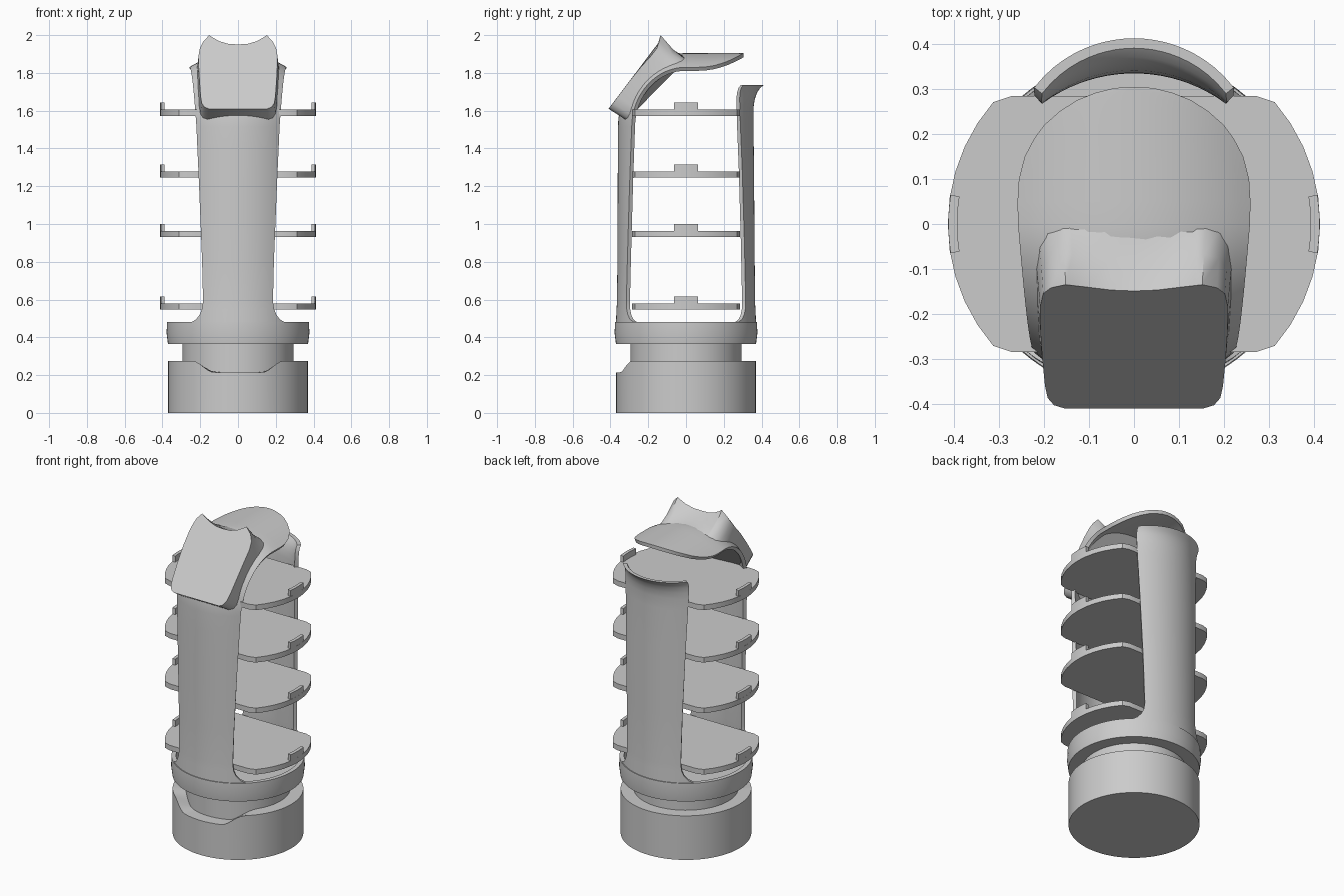
import bpy, bmesh
from math import sin, cos, pi, radians, sqrt, hypot

if "Cube" in bpy.data.objects:
    bpy.data.objects.remove(bpy.data.objects["Cube"])


def finish(name, bm, angle=35):
    bmesh.ops.recalc_face_normals(bm, faces=bm.faces[:])
    me = bpy.data.meshes.new(name)
    bm.to_mesh(me)
    bm.free()
    ob = bpy.data.objects.new(name, me)
    bpy.context.collection.objects.link(ob)
    bpy.ops.object.select_all(action='DESELECT')
    ob.select_set(True)
    bpy.context.view_layer.objects.active = ob
    bpy.ops.object.shade_smooth_by_angle(angle=radians(angle))
    return ob


def loft(name, rings, angle=35):
    """Closed skin through equal-length rings, capped at both ends."""
    bm = bmesh.new()
    vs = [[bm.verts.new(p) for p in r] for r in rings]
    n = len(vs[0])
    for a, b in zip(vs, vs[1:]):
        for i in range(n):
            j = (i + 1) % n
            bm.faces.new((a[i], a[j], b[j], b[i]))
    bm.faces.new(vs[0])
    bm.faces.new(vs[-1])
    return finish(name, bm, angle)


def circle(r, z, n=96):
    return [(r * cos(2 * pi * i / n), r * sin(2 * pi * i / n), z) for i in range(n)]


def drop(x, R):
    return R - sqrt(max(R * R - x * x, 0))


def panel(name, stations, t=0.022, n=20):
    """Sweep a curved strip: stations are (y, z, inward y, inward z, half width, radius)."""
    rings = []
    for y, z, ny, nz, w, R in stations:
        ring = []
        for k in range(n + 1):
            x = w * (2 * k / n - 1)
            d = drop(x, R)
            ring.append((x, y + ny * d, z + nz * d))
        for k in range(n, -1, -1):
            x = w * (2 * k / n - 1) * (R - t) / R
            d = t + drop(x, R - t)
            ring.append((x, y + ny * d, z + nz * d))
        rings.append(ring)
    return loft(name, rings)


def arch(a):
    """Point and inward normal on the elliptical bend of the front shell."""
    ny, nz = cos(a) / 0.36, -sin(a) / 0.39
    m = hypot(ny, nz)
    return -0.36 * cos(a), 1.515 + 0.39 * sin(a), ny / m, nz / m


# Base with a shallow notch in the front rim
def notch(p):
    x, y, z = p
    if y > 0:
        return p
    s = min(max((abs(x) - 0.13) / 0.11, 0), 1)
    return (x, y, 0.215 + 0.06 * s * s * (3 - 2 * s))


loft("base", [circle(0.37, 0), [notch(p) for p in circle(0.37, 0.275)],
              [notch(p) for p in circle(0.285, 0.275)], circle(0.28, 0.19)])
loft("neck", [circle(0.295, 0.18), circle(0.295, 0.37)])

# Collar cup
loft("collar", [circle(r, z) for r, z in
                ((0.28, 0.365), (0.371, 0.365), (0.378, 0.42), (0.376, 0.48),
                 (0.35, 0.48), (0.348, 0.41), (0.05, 0.41))])

# Flared foot shared by both upright panels: (z, half width)
foot = [(0.44, 0.26), (0.48, 0.247), (0.495, 0.222), (0.52, 0.203), (0.55, 0.191), (0.59, 0.185)]

# Front panel bending over into the hood
st = [(-0.373 + 0.05 * (z - 0.44), z, 1, 0, w, 0.37) for z, w in foot]
for z, w in ((0.8, 0.19), (1.0, 0.198), (1.2, 0.206), (1.4, 0.215)):
    st.append((-0.364 + 0.004 * (z - 0.6), z, 1, 0, w, 0.37))
for i in range(17):
    f = i / 16
    st.append((*arch(f * pi / 2), 0.22 + 0.038 * f, 0.37 + 0.11 * f))
for y, w in ((0.05, 0.259), (0.1, 0.256), (0.15, 0.243), (0.19, 0.222), (0.22, 0.2),
             (0.25, 0.166), (0.275, 0.128), (0.292, 0.085), (0.302, 0.045), (0.305, 0.015)):
    st.append((y, 1.905, 0, -1, w, 0.48))
panel("front_panel_and_hood", st)

# Back panel with a flared lip
st = [(0.373 - 0.05 * (z - 0.44), z, -1, 0, w, 0.37) for z, w in foot]
for y, z, w, R in ((0.363, 0.9, 0.192, 0.37), (0.36, 1.3, 0.206, 0.37), (0.357, 1.55, 0.215, 0.365),
                   (0.358, 1.62, 0.217, 0.36), (0.364, 1.66, 0.219, 0.34), (0.376, 1.695, 0.221, 0.315),
                   (0.393, 1.72, 0.222, 0.295), (0.413, 1.737, 0.222, 0.28)):
    st.append((y, z, -1, 0, w, R))
panel("back_panel", st)

# Raised face plate: right half outline (x, y, z, bend angle it joins)
half = [(0.05, -0.147, 1.953, 90), (0.1, -0.141, 1.968, 90), (0.135, -0.137, 1.988, 90),
        (0.152, -0.135, 2.0, 90), (0.185, -0.142, 1.965, 88), (0.202, -0.155, 1.93, 82),
        (0.209, -0.185, 1.89, 72), (0.208, -0.24, 1.83, 56), (0.204, -0.3, 1.755, 38),
        (0.198, -0.36, 1.675, 18), (0.192, -0.387, 1.64, 9), (0.178, -0.403, 1.619, 4),
        (0.155, -0.41, 1.61, 2)]
outline = [(0, -0.149, 1.951, 90)] + half + [(-x, y, z, a) for x, y, z, a in reversed(half)]
front, back = [], []
for x, y, z, a in outline:
    cy, cz, ny, nz = arch(radians(a))
    xb = x * 1.04
    d = drop(xb, 0.37 + 0.11 * a / 90) + 0.008
    front.append((x, y, z))
    back.append((xb, cy + ny * d, cz + nz * d + (0.025 * (1 - a / 20) if a < 20 else 0)))
middle = []
for (fx, fy, fz), (bx, by, bz), o in zip(front, back, outline):
    cy, cz, ny, nz = arch(radians(o[3]))
    k = 0.012 if o[3] > 20 else 0
    middle.append(((fx + bx) / 2, (fy + by) / 2 + ny * k, (fz + bz) / 2 + nz * k))
loft("face_plate", [front, middle, back], 40)

# Four trays, each with a small stop on either rim
for i, z in enumerate((0.547, 0.93, 1.246, 1.573)):
    rings = [[(x, min(max(y, -0.285), 0.285), h) for x, y, h in circle(0.414, zz, 44)]
             for zz in (z, z + 0.032)]
    loft(f"tray_{i + 1}", rings, 25)
    for side, label in ((1, "right"), (-1, "left")):
        rings = []
        for k in range(5):
            a = radians(-9 + 4.5 * k)
            rings.append([(side * r * cos(a), r * sin(a), h) for r, h in
                          ((0.393, z + 0.02), (0.413, z + 0.02), (0.413, z + 0.07), (0.393, z + 0.07))])
        loft(f"tray_stop_{label}_{i + 1}", rings, 25)
